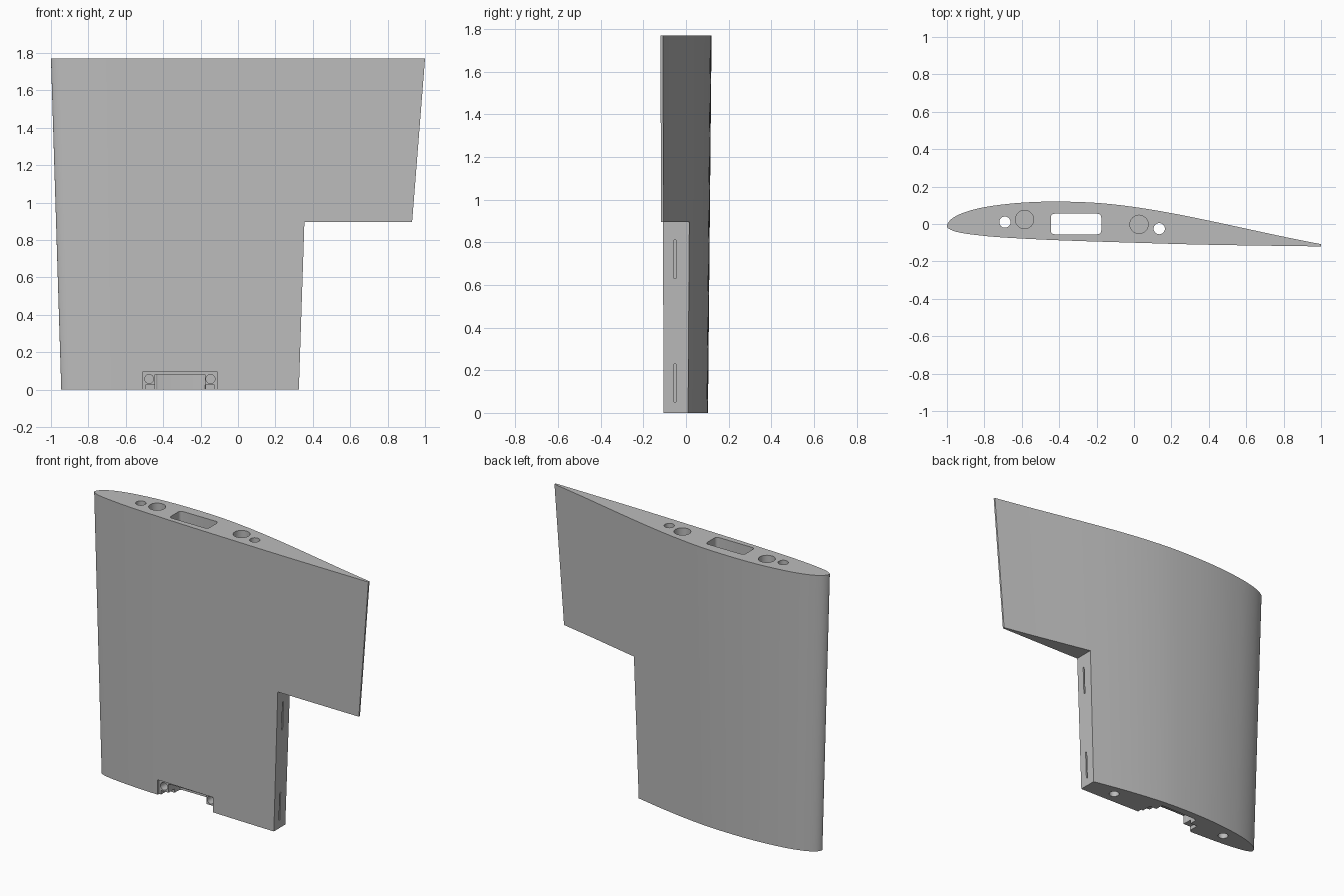
import bpy, bmesh, math
from mathutils import Vector

if "Cube" in bpy.data.objects:
    bpy.data.objects.remove(bpy.data.objects["Cube"], do_unlink=True)

HEIGHT = 1.77

grey = bpy.data.materials.new("light grey")
grey.use_nodes = True
colour = (0.5, 0.5, 0.5, 1)
grey.diffuse_color = colour
grey.node_tree.nodes["Principled BSDF"].inputs["Base Color"].default_value = colour


def make_object(name, bm):
    bmesh.ops.recalc_face_normals(bm, faces=bm.faces)
    mesh = bpy.data.meshes.new(name)
    bm.to_mesh(mesh)
    bm.free()
    mesh.materials.append(grey)
    obj = bpy.data.objects.new(name, mesh)
    bpy.context.collection.objects.link(obj)
    return obj


def loft(name, lower, upper):
    """Solid between two rings with the same number of points."""
    bm = bmesh.new()
    a = [bm.verts.new(p) for p in lower]
    b = [bm.verts.new(p) for p in upper]
    for i in range(len(a)):
        j = (i + 1) % len(a)
        bm.faces.new((a[i], a[j], b[j], b[i]))
    bm.faces.new(a[::-1])
    bm.faces.new(b)
    return make_object(name, bm)


def smooth_curve(points, steps=5):
    """Catmull-Rom interpolation through the points."""
    p = [Vector(q) for q in points]
    p = [2 * p[0] - p[1]] + p + [2 * p[-1] - p[-2]]
    out = []
    for i in range(1, len(p) - 2):
        p0, p1, p2, p3 = p[i - 1:i + 3]
        for k in range(steps):
            t = k / steps
            out.append(0.5 * (2 * p1 + (p2 - p0) * t
                              + (2 * p0 - 5 * p1 + 4 * p2 - p3) * t * t
                              + (3 * p1 - p0 - 3 * p2 + p3) * t ** 3))
    return out + [p[-2]]


# Aerofoil section, from the trailing edge over the top and back underneath
section = smooth_curve([
    (1, -.108), (.8, -.068), (.6, -.025), (.4, .018), (.2, .058), (0, .091),
    (-.2, .113), (-.42, .12), (-.6, .114), (-.75, .098), (-.85, .079),
    (-.93, .053), (-.98, .023), (-1, -.01), (-.985, -.028), (-.94, -.044),
    (-.85, -.058), (-.7, -.072), (-.4, -.087), (0, -.1), (.4, -.111), (1, -.12)])
root = [(.9025 * p.x - .0425, .9 * p.y - .005, 0) for p in section]
tip = [(p.x, p.y, HEIGHT) for p in section]
blade = loft("wing_section", root, tip)


def carve(cutter):
    mod = blade.modifiers.new("cut", "BOOLEAN")
    mod.operation = "DIFFERENCE"
    mod.solver = "EXACT"
    mod.object = cutter
    cutter.hide_render = True
    bpy.context.view_layer.objects.active = blade
    bpy.ops.object.modifier_apply(modifier=mod.name)
    bpy.data.objects.remove(cutter, do_unlink=True)


def box(x0, x1, y0, y1, z0, z1, radius=0):
    bm = bmesh.new()
    bmesh.ops.create_cube(bm, size=1)
    for v in bm.verts:
        v.co = (x1 if v.co.x > 0 else x0, y1 if v.co.y > 0 else y0,
                z1 if v.co.z > 0 else z0)
    if radius:
        upright = [e for e in bm.edges
                   if abs(e.verts[0].co.z - e.verts[1].co.z) > .5]
        bmesh.ops.bevel(bm, geom=upright, offset=radius, segments=4,
                        profile=.5, affect="EDGES")
    return make_object("cutter", bm)


def rod(start, end, radius, sides=32):
    start, end = Vector(start), Vector(end)
    turn = (end - start).to_track_quat("Z", "Y")
    ring = [turn @ Vector((radius * math.cos(2 * math.pi * i / sides),
                           radius * math.sin(2 * math.pi * i / sides), 0))
            for i in range(sides)]
    return loft("cutter", [start + r for r in ring], [end + r for r in ring])


# Notch for the control surface at the lower trailing edge
outline = [(.322, -.1), (1.5, -.1), (1.5, .895), (.355, .895)]
carve(loft("cutter", [(x, -.5, z) for x, z in outline],
           [(x, .5, z) for x, z in outline]))

# Spar slot, through holes and blind sockets
carve(box(-.445, -.175, -.055, .055, -.1, 2, radius=.02))
for x, y in ((-.69, .01), (.135, -.025)):
    carve(rod((x, y, -.1), (x, y, 2), .03))
for x, y in ((-.585, .024), (.027, -.002)):
    carve(rod((x, y, HEIGHT - .2), (x, y, 2), .049))

# Mounting recess at the foot: shallow frame, deep pocket, gap below the tabs
carve(box(-.51, -.11, -.3, -.065, -.1, .095))
carve(box(-.443, -.177, -.3, .05, -.1, .08))
carve(box(-.495, -.125, -.3, 0, -.1, .025))
for x in (-.475, -.147):
    carve(rod((x, -.3, .057), (x, .02, .057), .024))

# Hinge slots in the notch wall
for z in (.05, .63):
    carve(box(.22, .5, -.056, -.046, z, z + .18))

# Smooth skin with crisp edges
bpy.ops.object.select_all(action="DESELECT")
blade.select_set(True)
bpy.context.view_layer.objects.active = blade
bpy.ops.object.shade_smooth_by_angle(angle=math.radians(30))
